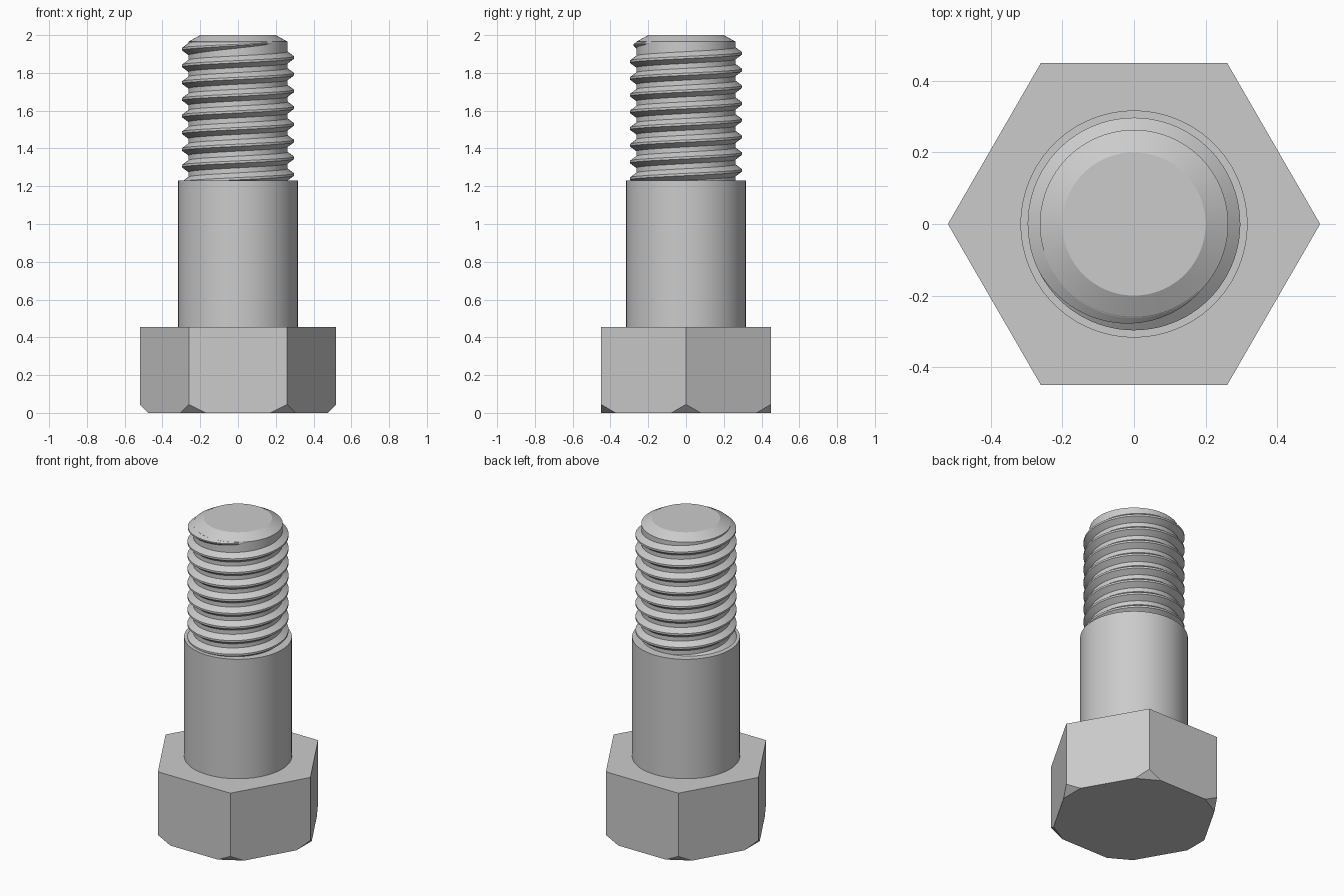
import bpy, bmesh
from math import pi, sin, cos, radians
from mathutils import Vector

cube = bpy.data.objects.get("Cube")
if cube:
    bpy.data.objects.remove(cube, do_unlink=True)

steel = bpy.data.materials.new("steel grey")
steel.use_nodes = True
GREY = (0.6, 0.6, 0.6, 1)
steel.diffuse_color = GREY
steel.node_tree.nodes["Principled BSDF"].inputs["Base Color"].default_value = GREY

SEGMENTS = 96
HEAD_R, HEAD_TOP, HEAD_CUT = 0.52, 0.455, 0.045
SHANK_R, SHANK_TOP = 0.317, 1.23
ROOT_R, CREST_R, TIP_R = 0.263, 0.297, 0.2
CHAMFER_Z, TOP = 1.965, 2.0


def finish(bm, name, smooth=True):
    """Turn a bmesh into a named steel object."""
    bmesh.ops.recalc_face_normals(bm, faces=bm.faces)
    mesh = bpy.data.meshes.new(name)
    bm.to_mesh(mesh)
    bm.free()
    mesh.materials.append(steel)
    obj = bpy.data.objects.new(name, mesh)
    bpy.context.collection.objects.link(obj)
    if smooth:
        bpy.ops.object.select_all(action='DESELECT')
        obj.select_set(True)
        bpy.context.view_layer.objects.active = obj
        bpy.ops.object.shade_smooth_by_angle(angle=radians(25))
    return obj


def bridge(bm, rings, around):
    """Skin neighbouring rings with quads."""
    for a, b in zip(rings, rings[1:]):
        n = len(a)
        for i in range(n if around else n - 1):
            j = (i + 1) % n
            bm.faces.new((a[i], a[j], b[j], b[i]))


def lathe(name, profile):
    """Capped solid of revolution from (radius, height) points."""
    bm = bmesh.new()
    rings = [[bm.verts.new((r * cos(2 * pi * i / SEGMENTS), r * sin(2 * pi * i / SEGMENTS), z))
              for i in range(SEGMENTS)] for r, z in profile]
    bridge(bm, rings, True)
    bm.faces.new(rings[0])
    bm.faces.new(rings[-1])
    return finish(bm, name)


# Hexagonal head, with each lower corner sliced off at 45 degrees
bm = bmesh.new()
rings = [[bm.verts.new((HEAD_R * cos(i * pi / 3), HEAD_R * sin(i * pi / 3), z)) for i in range(6)]
         for z in (0, HEAD_TOP)]
bridge(bm, rings, True)
for ring in rings:
    bm.faces.new(ring)
for i in range(6):
    out = Vector((cos(i * pi / 3), sin(i * pi / 3), 0))
    cut = bmesh.ops.bisect_plane(bm, geom=bm.verts[:] + bm.edges[:] + bm.faces[:],
                                 plane_co=out * (HEAD_R - HEAD_CUT),
                                 plane_no=out - Vector((0, 0, 1)), clear_outer=True)
    edges = [e for e in cut["geom_cut"] if isinstance(e, bmesh.types.BMEdge)]
    bmesh.ops.holes_fill(bm, edges=edges, sides=0)
finish(bm, "hex_head", smooth=False)

# Plain shank and the threaded core with its chamfered tip
lathe("shank", [(SHANK_R, HEAD_TOP), (SHANK_R, SHANK_TOP)])
lathe("threaded_core", [(ROOT_R, SHANK_TOP), (ROOT_R, CHAMFER_Z), (TIP_R, TOP)])

# Right-handed helical thread: starts inside the shank, fades out near the tip
PITCH, TURN_STEPS, TURNS = 0.0885, 96, 9
END_ANGLE = -0.8
FADE = 1.9
bm = bmesh.new()
sections = []
steps = TURN_STEPS * TURNS
for s in range(steps + 1):
    back = (steps - s) * 2 * pi / TURN_STEPS
    angle = END_ANGLE - back
    z = 1.97 + PITCH * angle / (2 * pi)
    scale = min(1, back / FADE + 0.02)
    crest = ROOT_R + (CREST_R - ROOT_R) * scale
    profile = [(ROOT_R - 0.004, -0.034), (crest, -0.006), (crest, 0.006), (ROOT_R - 0.004, 0.034)]
    sections.append([bm.verts.new((r * cos(angle), r * sin(angle), z + dz * (0.3 + 0.7 * scale)))
                     for r, dz in profile])
bridge(bm, sections, True)
bm.faces.new(sections[0])
bm.faces.new(sections[-1])
finish(bm, "thread")
